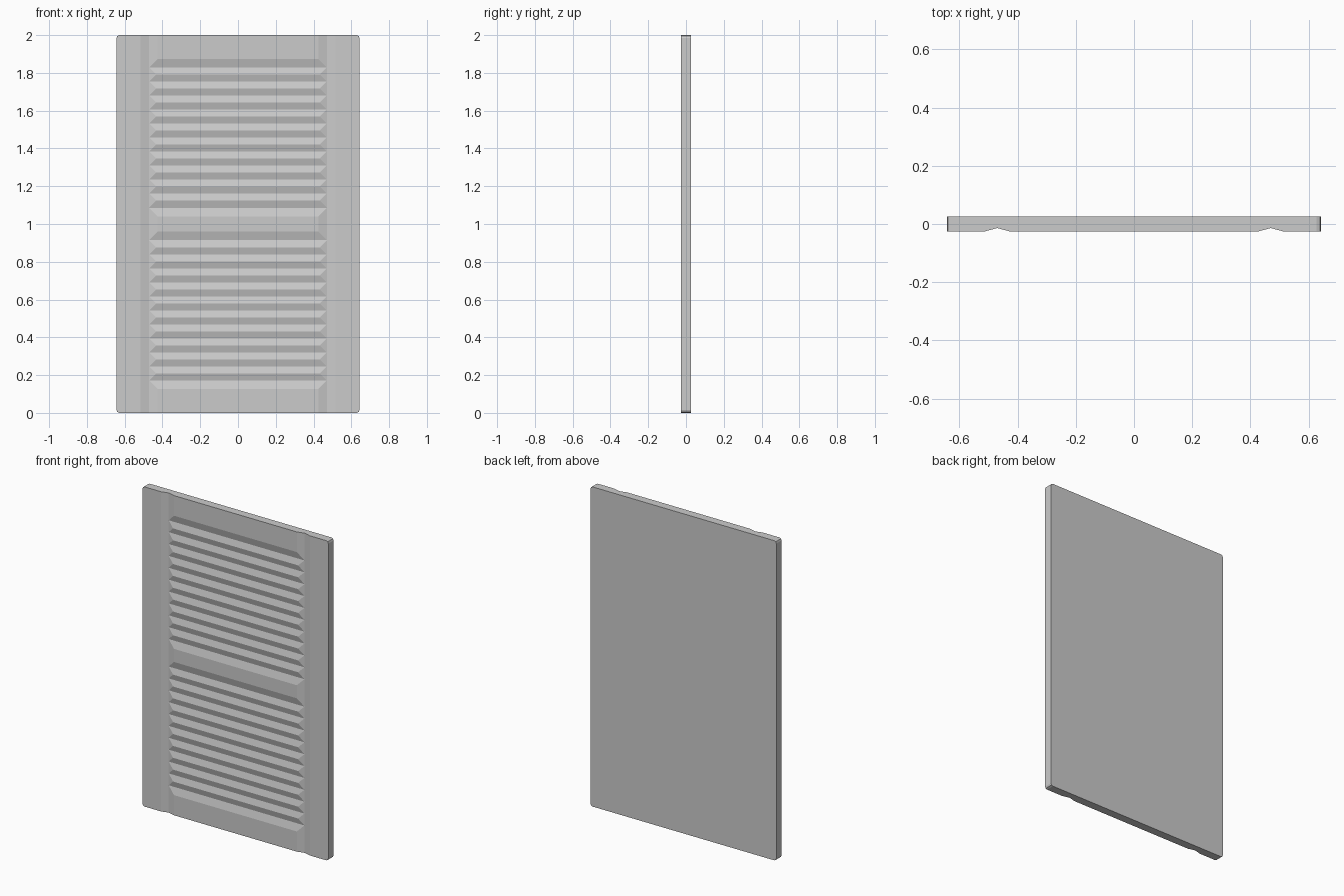
import bpy, bmesh

if "Cube" in bpy.data.objects:
    bpy.data.objects.remove(bpy.data.objects["Cube"])

W, H, T = 0.643, 2.0, 0.026      # half width, height, half thickness
A, GW, D = 0.47, 0.045, 0.012    # V groove: stile position, half width, depth
PITCH, COUNT = 0.0743, 11        # louvre spacing, louvres per bank
RIDGE = D * (1 - PITCH / 2 / GW) # depth of ridge where two grooves overlap

# Centre section up the height: (z, depth)
profile = [(0, 0)]
for first in (0.171, 1.086):
    last = first + PITCH * (COUNT - 1)
    profile.append((first - GW, 0))
    for i in range(COUNT):
        z = first + i * PITCH
        profile.append((z, D))
        if i < COUNT - 1:
            profile.append((z + PITCH / 2, RIDGE))
    profile.append((last + GW, 0))
profile.append((H, 0))

bm = bmesh.new()

# Carved front: louvres mitre into the upright grooves
rows = []
for z, dep in profile:
    xe = A - GW * (1 - dep / D)
    half = [(xe, dep), (A, D), (A + GW, 0), (W, 0)]
    row = [(-x, d) for x, d in reversed(half)] + half
    rows.append([bm.verts.new((x, -T + d, z)) for x, d in row])
for a, b in zip(rows, rows[1:]):
    for i in range(len(a) - 1):
        bm.faces.new((a[i], a[i + 1], b[i + 1], b[i]))
bmesh.ops.remove_doubles(bm, verts=bm.verts[:], dist=1e-5)

# Side walls and back
rim = [e for e in bm.edges if e.is_boundary]
ext = bmesh.ops.extrude_edge_only(bm, edges=rim)["geom"]
for v in ext:
    if isinstance(v, bmesh.types.BMVert):
        v.co.y = T
bmesh.ops.holes_fill(bm, edges=[e for e in bm.edges if e.is_boundary], sides=0)
bmesh.ops.recalc_face_normals(bm, faces=bm.faces[:])
bmesh.ops.dissolve_limit(bm, angle_limit=0.002, verts=bm.verts[:], edges=bm.edges[:])

# Slightly rounded outline corners
corners = [e for e in bm.edges
           if all(abs(abs(v.co.x) - W) < 1e-4 for v in e.verts)
           and abs(e.verts[0].co.y - e.verts[1].co.y) > T]
bmesh.ops.bevel(bm, geom=corners, offset=0.015, segments=2, profile=0.5, affect='EDGES')
bmesh.ops.recalc_face_normals(bm, faces=bm.faces[:])

mesh = bpy.data.meshes.new("louvred_shutter")
bm.to_mesh(mesh)
bm.free()
bpy.context.collection.objects.link(bpy.data.objects.new("louvred_shutter", mesh))
